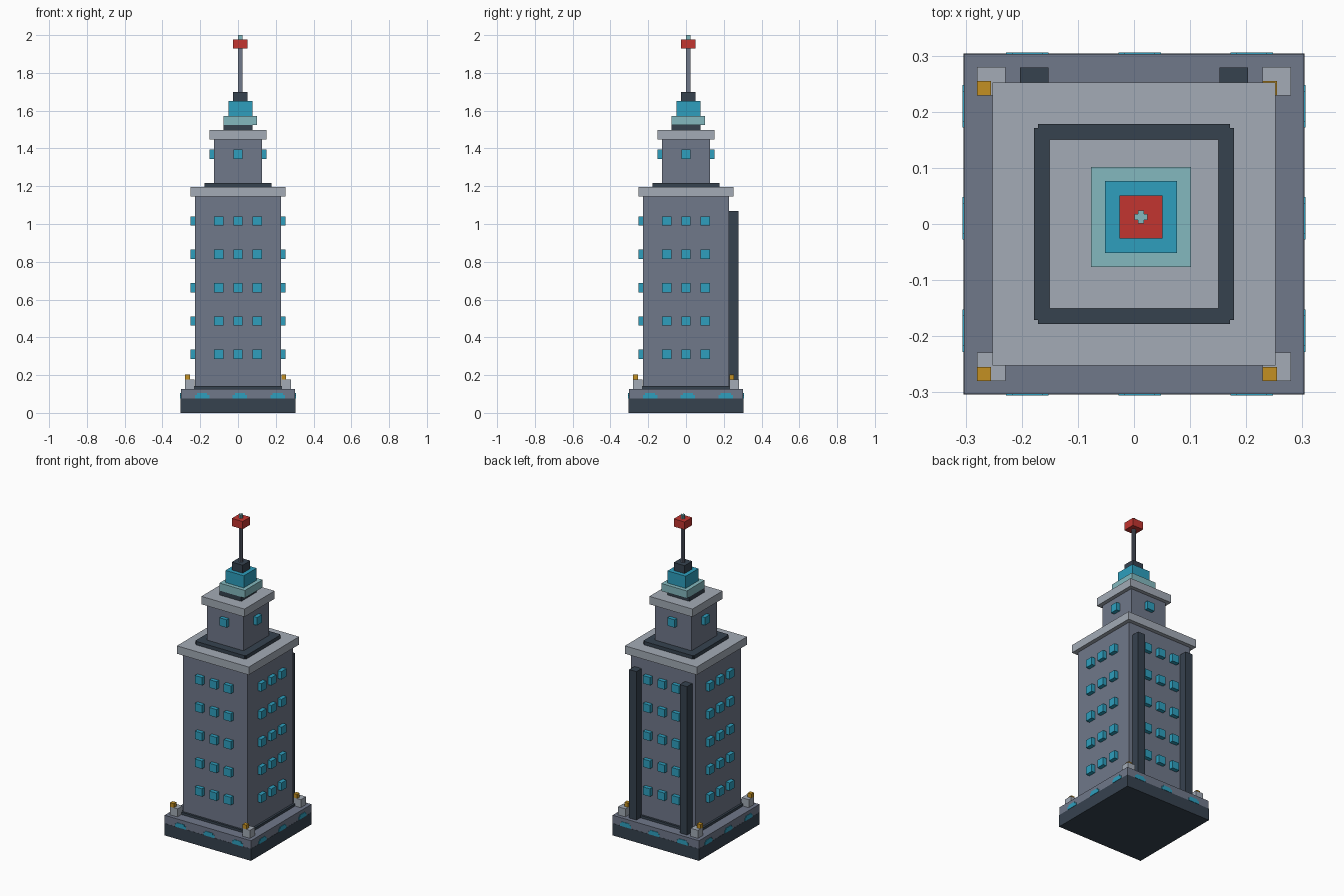
import bpy, bmesh
from mathutils import Matrix, Vector

cube = bpy.data.objects.get("Cube")
if cube:
    bpy.data.objects.remove(cube, do_unlink=True)


def material(name, hex_code):
    srgb = [int(hex_code[i:i + 2], 16) / 255 for i in (0, 2, 4)]
    lin = [c / 12.92 if c < 0.04045 else ((c + 0.055) / 1.055) ** 2.4 for c in srgb]
    m = bpy.data.materials.new(name)
    m.use_nodes = True
    m.diffuse_color = (*lin, 1)
    bsdf = next(n for n in m.node_tree.nodes if n.type == 'BSDF_PRINCIPLED')
    bsdf.inputs["Base Color"].default_value = (*lin, 1)
    bsdf.inputs["Roughness"].default_value = 0.8
    return m


STONE = material("stone grey", "70788A")
PALE = material("pale stone", "A3ABB6")
DARK = material("dark slate", "36424F")
BLUE = material("window blue", "2E9FBE")
TEAL = material("pale teal", "84B9BF")
RED = material("beacon red", "C23530")
GOLD = material("lamp gold", "C39022")


def finish(name, bm, mat):
    bmesh.ops.recalc_face_normals(bm, faces=bm.faces)
    mesh = bpy.data.meshes.new(name)
    bm.to_mesh(mesh)
    bm.free()
    mesh.materials.append(mat)
    ob = bpy.data.objects.new(name, mesh)
    bpy.context.collection.objects.link(ob)
    return ob


def boxes(name, mat, items):
    """One object from boxes given as (x0, x1, y0, y1, z0, z1)."""
    bm = bmesh.new()
    for x0, x1, y0, y1, z0, z1 in items:
        centre = Vector(((x0 + x1) / 2, (y0 + y1) / 2, (z0 + z1) / 2))
        bmesh.ops.create_cube(bm, size=1, matrix=Matrix.Translation(centre)
                              @ Matrix.Diagonal((x1 - x0, y1 - y0, z1 - z0, 1)))
    return finish(name, bm, mat)


def block(name, mat, half, z0, z1, off=0.0):
    """Square block centred on (off, off)."""
    a, b = off - half, off + half
    return boxes(name, mat, [(a, b, a, b, z0, z1)])


def notched(name, mat, half, inner, z0, z1, off=0.0):
    """Square prism with a small square notch in each corner."""
    quarter = [(half, -inner), (half, inner), (inner, inner)]
    points = []
    for _ in range(4):
        points += quarter
        quarter = [(-y, x) for x, y in quarter]
    bm = bmesh.new()
    face = bm.faces.new([bm.verts.new((x + off, y + off, z0)) for x, y in points])
    ext = bmesh.ops.extrude_face_region(bm, geom=[face])
    bmesh.ops.translate(bm, vec=(0, 0, z1 - z0),
                        verts=[v for v in ext["geom"] if isinstance(v, bmesh.types.BMVert)])
    return finish(name, bm, mat)


def on_walls(near, far, u0, u1, z0, z1):
    """The same box on all four walls, between two distances from the centre."""
    return [(u0, u1, -far, -near, z0, z1), (u0, u1, near, far, z0, z1),
            (-far, -near, u0, u1, z0, z1), (near, far, u0, u1, z0, z1)]


# Base
block("foundation", DARK, 0.304, 0, 0.076)
block("base_slab", STONE, 0.303, 0.076, 0.127)
notched("tower_footing", DARK, 0.24, 0.232, 0.127, 0.142)

# Stepped lights along the edge of the base slab
lights = []
for u in (-0.19, 0.01, 0.21):
    lights += on_walls(0.295, 0.306, u - 0.038, u + 0.038, 0.076, 0.094)
    lights += on_walls(0.295, 0.306, u - 0.027, u + 0.027, 0.094, 0.104)
boxes("base_lights", BLUE, lights)

# Main tower and its cornice
block("main_tower", STONE, 0.227, 0.127, 1.145)
block("main_cornice", PALE, 0.252, 1.145, 1.195)

# Main windows, five rows of three on each wall
windows = []
for row in range(5):
    z = 0.31 + 0.1765 * row
    for u in (-0.101, 0, 0.101):
        windows += on_walls(0.22, 0.252, u - 0.025, u + 0.025, z - 0.025, z + 0.025)
boxes("main_windows", BLUE, windows)

# Two tall ducts on the back wall
for side, s in (("left", 1), ("right", -1)):
    a, b = sorted((0.152 * s, 0.203 * s))
    boxes(side + "_back_duct", DARK, [(a, b, 0.225, 0.279, 0.127, 1.068)])

# Corner posts, each with a lamp on one corner
for sx in (-1, 1):
    for sy in (-1, 1):
        tag = ("back" if sy > 0 else "front") + ("_left" if sx > 0 else "_right")
        x, y = 0.2545 * sx, 0.2545 * sy
        boxes(tag + "_post", PALE, [(x - 0.0255, x + 0.0255, y - 0.0255, y + 0.0255, 0.127, 0.178)])
        boxes(tag + "_lamp", GOLD, [(x - 0.0255, x, y - 0.0255, y, 0.178, 0.204)])

# Upper tower
notched("upper_footing", DARK, 0.178, 0.171, 1.195, 1.217)
block("upper_tower", STONE, 0.127, 1.195, 1.447)
block("upper_cornice", PALE, 0.151, 1.447, 1.497)
boxes("upper_windows", BLUE, on_walls(0.12, 0.151, -0.025, 0.025, 1.345, 1.395))

# Stepped crown and mast
OFF = 0.0125
block("crown_neck", DARK, 0.076, 1.497, 1.525)
block("crown_lower", TEAL, 0.089, 1.525, 1.573, OFF)
block("crown_upper", BLUE, 0.064, 1.573, 1.65, OFF)
block("mast_socket", DARK, 0.038, 1.65, 1.70, OFF)
notched("mast", STONE, 0.012, 0.005, 1.70, 1.93, OFF)
block("beacon", RED, 0.038, 1.928, 1.977, OFF)
notched("mast_tip", TEAL, 0.012, 0.005, 1.977, 2.0, OFF)
